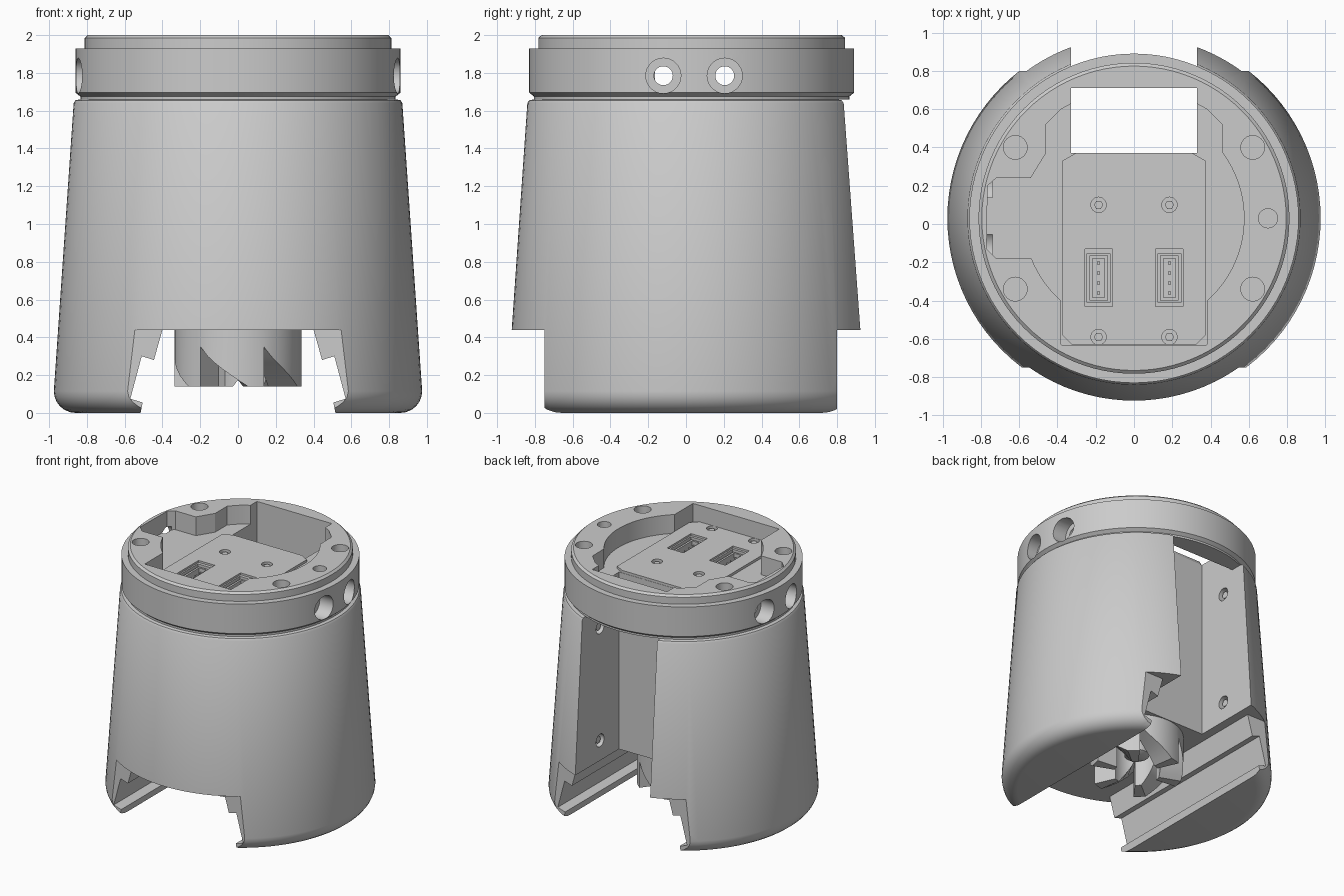
import bpy, bmesh
from math import sin, cos, pi, radians
from mathutils import Matrix, Vector

if "Cube" in bpy.data.objects:
    bpy.data.objects.remove(bpy.data.objects["Cube"])

CY = 0.03  # centre of the round housing in y


def make(name, bm):
    bmesh.ops.recalc_face_normals(bm, faces=bm.faces)
    me = bpy.data.meshes.new(name)
    bm.to_mesh(me)
    bm.free()
    ob = bpy.data.objects.new(name, me)
    bpy.context.collection.objects.link(ob)
    return ob


def lathe(name, prof, seg=96, closed=False):
    """Revolve (r, z) points about the housing axis."""
    bm = bmesh.new()
    rings = [[bm.verts.new((r * cos(2 * pi * i / seg), CY + r * sin(2 * pi * i / seg), z))
              for i in range(seg)] for r, z in prof]
    pairs = list(zip(rings, rings[1:]))
    if closed:
        pairs.append((rings[-1], rings[0]))
    else:
        bm.faces.new(rings[0])
        bm.faces.new(rings[-1])
    for a, b in pairs:
        for i in range(seg):
            j = (i + 1) % seg
            bm.faces.new((a[i], a[j], b[j], b[i]))
    return make(name, bm)


def prism(name, pts, lo, hi, axis='z'):
    """Extrude a 2D outline along an axis."""
    f = {'z': lambda a, b, h: (a, b, h), 'y': lambda a, b, h: (a, h, b),
         'x': lambda a, b, h: (h, a, b)}[axis]
    bm = bmesh.new()
    p = [bm.verts.new(f(a, b, lo)) for a, b in pts]
    q = [bm.verts.new(f(a, b, hi)) for a, b in pts]
    bm.faces.new(p)
    bm.faces.new(q)
    for i in range(len(pts)):
        j = (i + 1) % len(pts)
        bm.faces.new((p[i], p[j], q[j], q[i]))
    return make(name, bm)


def circle(a, b, r, n=32):
    return [(a + r * cos(2 * pi * i / n), b + r * sin(2 * pi * i / n)) for i in range(n)]


def rect(x0, x1, y0, y1):
    return [(x0, y0), (x1, y0), (x1, y1), (x0, y1)]


def arc(r, a0, a1, n):
    return [(r * cos(radians(a0 + (a1 - a0) * i / n)), CY + r * sin(radians(a0 + (a1 - a0) * i / n)))
            for i in range(n + 1)]


def cut(cutter, *targets):
    cutter.hide_render = True
    for t in targets:
        m = t.modifiers.new("cut", 'BOOLEAN')
        m.object = cutter
        m.operation = 'DIFFERENCE'
        m.solver = 'EXACT'
        bpy.context.view_layer.objects.active = t
        bpy.ops.object.modifier_apply(modifier=m.name)
    bpy.data.objects.remove(cutter)


# tapered housing with rounded foot, neck groove, collar and top lip
foot = [(0.86 + 0.115 * sin(radians(a)), 0.115 - 0.115 * cos(radians(a))) for a in range(0, 91, 15)]
housing = lathe("housing", foot + [(0.87, 1.64), (0.86, 1.655), (0.835, 1.66), (0.835, 1.675),
                                   (0.86, 1.695), (0.86, 1.93), (0.812, 1.93), (0.812, 1.985),
                                   (0.795, 2.0)])

# mounting plate in the top recess
px, c = 0.375, 0.05
plate = prism("mounting_plate", [(-px + c, -0.63), (px - c, -0.63), (px, -0.58), (px, 0.33),
                                 (px - 0.07, 0.37), (-px + 0.07, 0.37), (-px, 0.33), (-px, -0.58)],
              1.845, 1.87)

# rail channel under the housing, running front to back
half = [(0.40, 0.44), (0.445, 0.28), (0.51, 0.30), (0.57, 0.075), (0.505, 0.055), (0.52, -0.02)]
cut(prism("channel_cutter", half + [(-x, z) for x, z in reversed(half)], -2, 2, 'y'), housing)

# stepped ends at front and back of the channel
for y0, y1 in ((-2, -0.75), (0.80, 2)):
    cut(prism("end_cutter", rect(-2, 2, y0, y1), -0.5, 0.44), housing)

# top recess
recess = ([(0.38, -0.632)] + arc(0.575, -48.5, 36.5, 20)
          + [(0.46, 0.52), (0.38, 0.60), (0.325, 0.63), (0.325, 0.70), (-0.325, 0.70), (-0.325, 0.63),
             (-0.38, 0.60), (-0.46, 0.52), (-0.46, 0.37), (-0.54, 0.24), (-0.72, 0.24), (-0.765, 0.20),
             (-0.77, -0.13), (-0.72, -0.18)]
          + arc(0.575, 201.5, 228.5, 7) + [(-0.38, -0.632)])
cut(prism("recess_cutter", recess, 1.85, 2.5), housing)

# back slot: open to the rear below the collar, open upward inside it
cut(prism("slot_cutter", [(0.372, -1), (1.5, -1), (1.5, 1.66), (0.71, 1.66), (0.71, 3), (0.372, 3)],
          -0.33, 0.33, 'x'), housing)

# bolt holes in the top face
for x, y, r in ((0.62, 0.40, 0.062), (-0.62, 0.40, 0.062), (0.62, -0.34, 0.062),
                (-0.62, -0.34, 0.062), (0.70, CY, 0.05)):
    cut(prism("bolt_cutter", circle(x, y, r), 1.78, 2.5), housing)

# counterbored cross holes through the collar
for y in (-0.12, 0.205):
    cut(prism("cross_cutter", circle(y, 1.785, 0.05), -2, 2, 'x'), housing)
    for s in (-1, 1):
        lo, hi = sorted((s * 0.74, s * 1.5))
        cut(prism("counterbore_cutter", circle(y, 1.785, 0.093), lo, hi, 'x'), housing)

# sockets, pins and screws on the plate
for s in (-1, 1):
    x = s * 0.185
    cut(prism("socket_cutter", rect(x - 0.06, x + 0.06, -0.41, -0.155), 1.74, 2.5), housing, plate)
    bev = prism("socket_bevel", rect(x - 0.072, x + 0.072, -0.43, -0.13), 1.855, 2.5)
    cut(bev, plate)
    insert = prism("connector", rect(x - 0.048, x + 0.048, -0.40, -0.165), 1.735, 1.84)
    cut(prism("connector_cutter", rect(x - 0.032, x + 0.032, -0.385, -0.18), 1.765, 2), insert)
    for i in range(4):
        y = -0.36 + 0.052 * i
        prism("pin", rect(x - 0.008, x + 0.008, y - 0.008, y + 0.008), 1.76, 1.82)
    for y in (0.10, -0.59):
        cut(prism("screw_cutter", circle(x, y, 0.04, 24), 1.80, 2.5), housing, plate)
        prism("plate_screw", circle(x, y, 0.024, 6), 1.79, 1.86)
    # side screws in the slot walls
    for z in (0.60, 1.50):
        lo, hi = sorted((s * 0.2, s * 0.38))
        cut(prism("side_screw_cutter", circle(0.61, z, 0.05, 24), lo, hi, 'x'), housing)
        lo, hi = sorted((s * 0.345, s * 0.39))
        prism("side_screw", circle(0.61, z, 0.03, 6), lo, hi, 'x')

# drive coupling: ring of six ramped teeth hanging under the housing
bm = bmesh.new()
TEETH, RI, RO, TOP = 6, 0.17, 0.337, 0.46
ramp = [(t / 8, 0.35 - 0.21 * min(1, t / 6) ** 0.8) for t in range(9)]
cols = [(radians(-36 + 60 * (k + t)), z) for k in range(TEETH) for t, z in ramp]
quads = [[bm.verts.new((r * sin(a), CY - r * cos(a), h)) for r, h in
          ((RI, z), (RO, z), (RO, TOP), (RI, TOP))] for a, z in cols]
for i, a in enumerate(quads):
    b = quads[(i + 1) % len(quads)]
    for j in range(4):
        bm.faces.new((a[j], a[(j + 1) % 4], b[(j + 1) % 4], b[j]))
bmesh.ops.remove_doubles(bm, verts=bm.verts, dist=1e-5)
bmesh.ops.dissolve_degenerate(bm, edges=bm.edges, dist=1e-5)
make("drive_coupling", bm)

# hub in the middle of the coupling
lathe("coupling_hub", [(0.05, 0.27), (0.09, 0.29), (0.09, 0.36), (0.13, 0.37), (0.13, 0.46)], 32)

# smooth shading with crisp edges
bpy.ops.object.select_all(action='SELECT')
bpy.context.view_layer.objects.active = housing
bpy.ops.object.shade_smooth_by_angle(angle=radians(30))
